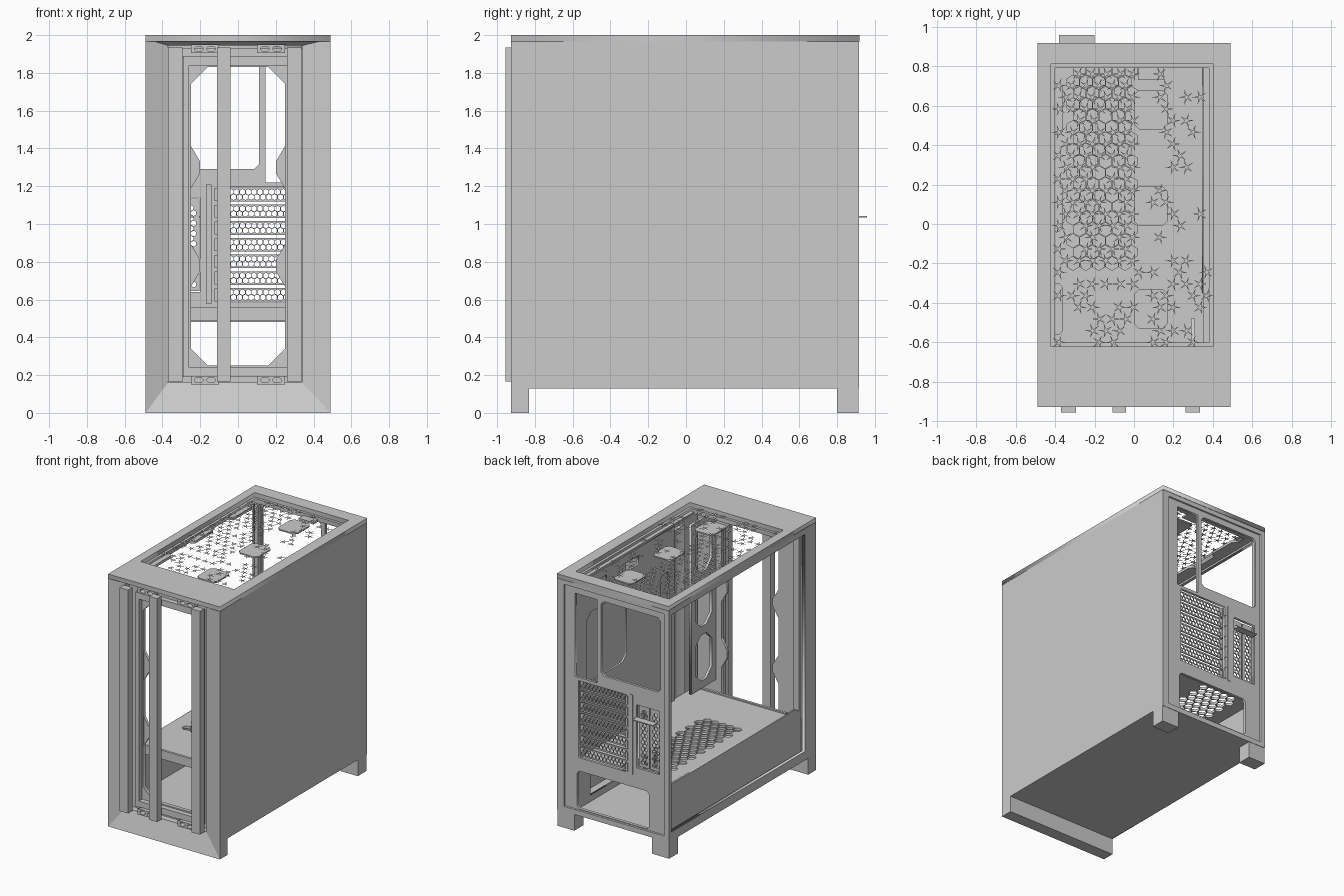
import bpy, bmesh, math, random
from mathutils import Vector

if "Cube" in bpy.data.objects:
    bpy.data.objects.remove(bpy.data.objects["Cube"])

random.seed(4)


def add_mesh(name, verts, faces, fix=True):
    bm = bmesh.new()
    vs = [bm.verts.new(v) for v in verts]
    for f in faces:
        bm.faces.new([vs[i] for i in f])
    if fix:
        bmesh.ops.recalc_face_normals(bm, faces=bm.faces)
    me = bpy.data.meshes.new(name)
    bm.to_mesh(me)
    bm.free()
    ob = bpy.data.objects.new(name, me)
    bpy.context.collection.objects.link(ob)
    return ob


def box(name, x0, x1, y0, y1, z0, z1):
    v = [(x, y, z) for x in (x0, x1) for y in (y0, y1) for z in (z0, z1)]
    f = [(0, 1, 3, 2), (4, 6, 7, 5), (0, 4, 5, 1), (2, 3, 7, 6), (0, 2, 6, 4), (1, 5, 7, 3)]
    return add_mesh(name, v, f)


def rect(u0, u1, v0, v1, c=0.0):
    """Rectangle outline, with optional chamfered corners."""
    if not c:
        return [(u0, v0), (u1, v0), (u1, v1), (u0, v1)]
    return [(u0 + c, v0), (u1 - c, v0), (u1, v0 + c), (u1, v1 - c),
            (u1 - c, v1), (u0 + c, v1), (u0, v1 - c), (u0, v0 + c)]


def hexagon(u, v, r):
    return [(u + r * math.sin(k * math.pi / 3), v + r * math.cos(k * math.pi / 3))
            for k in range(6)]


def hex_grid(u0, u1, v0, v1, pitch):
    row, v = 0, v0
    while v <= v1 + 1e-6:
        u = u0 + (pitch / 2 if row % 2 else 0)
        while u <= u1 + 1e-6:
            yield u, v
            u += pitch
        v += pitch * 0.87
        row += 1


def plate(name, plane, d0, d1, outer, holes=()):
    """Flat sheet with holes, lying in plane XY, XZ or YZ between depths d0 and d1."""
    cu = bpy.data.curves.new(name + "_outline", 'CURVE')
    cu.dimensions, cu.fill_mode, cu.extrude = '2D', 'BOTH', (d1 - d0) / 2
    for loop in [outer, *holes]:
        sp = cu.splines.new('POLY')
        sp.points.add(len(loop) - 1)
        for p, (u, v) in zip(sp.points, loop):
            p.co = (u, v, 0, 1)
        sp.use_cyclic_u = True
    tmp = bpy.data.objects.new(name + "_tmp", cu)
    bpy.context.collection.objects.link(tmp)
    dg = bpy.context.evaluated_depsgraph_get()
    me = bpy.data.meshes.new_from_object(tmp.evaluated_get(dg))
    bpy.data.objects.remove(tmp)
    mid = (d0 + d1) / 2
    for vt in me.vertices:
        u, v, w = vt.co
        w += mid
        vt.co = {'XY': (u, v, w), 'XZ': (u, w, v), 'YZ': (w, u, v)}[plane]
    bm = bmesh.new()
    bm.from_mesh(me)
    bmesh.ops.remove_doubles(bm, verts=bm.verts, dist=1e-5)
    bmesh.ops.recalc_face_normals(bm, faces=bm.faces)
    bm.to_mesh(me)
    bm.free()
    me.name = name
    ob = bpy.data.objects.new(name, me)
    bpy.context.collection.objects.link(ob)
    return ob


def frame_loft(name, rings):
    """Closed frame from rectangles (x0, x1, z0, z1, y) joined ring to ring."""
    verts = [(x, r[4], z) for r in rings for x, z in rect(*r[:4])]
    n = len(rings)
    faces = [(4 * i + k, 4 * i + (k + 1) % 4, 4 * ((i + 1) % n) + (k + 1) % 4, 4 * ((i + 1) % n) + k)
             for i in range(n) for k in range(4)]
    return add_mesh(name, verts, faces)


# Outer shell
box("right_side_panel", 0.475, 0.49, -0.925, 0.912, 0.13, 1.965)
plate("left_side_frame", 'YZ', -0.49, -0.465, rect(-0.85, 0.912, 0.13, 1.97),
      [rect(-0.79, 0.88, 0.2, 1.92)])
box("bottom_plate", -0.485, 0.485, -0.85, 0.91, 0.13, 0.15)
plate("top_frame", 'XY', 1.965, 2.0, rect(-0.49, 0.49, -0.927, 0.918),
      [rect(-0.42, 0.40, -0.62, 0.81)])
plate("top_frame_lip", 'XY', 1.93, 1.965, rect(-0.46, 0.46, -0.85, 0.9),
      [rect(-0.40, 0.38, -0.60, 0.79)])

# Front bezel sloping in to the opening, reaching the ground as the front foot
frame_loft("front_bezel", [(-0.49, 0.49, 0, 1.98, -0.83), (-0.49, 0.49, 0, 1.98, -0.927),
                           (-0.37, 0.34, 0.16, 1.945, -0.88), (-0.37, 0.34, 0.16, 1.945, -0.83)])
for i, (a, b) in enumerate([(-0.37, -0.295), (-0.11, -0.04), (0.26, 0.335)]):
    box(f"front_bar_{i}", a, b, -0.955, -0.90, 0.165, 1.935)
for z in (0.15, 1.905):
    for x in (-0.25, 0.10):
        plate("front_clip", 'XZ', -0.90, -0.86, rect(x, x + 0.15, z, z + 0.045),
              [rect(x + 0.02, x + 0.065, z + 0.01, z + 0.035, 0.008),
               rect(x + 0.085, x + 0.13, z + 0.01, z + 0.035, 0.008)])

# Inner front fan frame
plate("front_fan_frame", 'XZ', -0.83, -0.80, rect(-0.46, 0.46, 0.15, 1.96),
      [rect(-0.25, 0.25, 0.25, 1.83, 0.09)])
frame_loft("front_filter_rim", [(-0.29, 0.29, 0.19, 1.89, -0.83), (-0.29, 0.29, 0.19, 1.89, -0.87),
                                (-0.26, 0.26, 0.24, 1.84, -0.87), (-0.26, 0.26, 0.24, 1.84, -0.83)])
for z in (0.78, 1.3):
    for s in (-1, 1):
        plate("fan_divider", 'XZ', -0.82, -0.80,
              [(s * 0.26, z - 0.13), (s * 0.20, z - 0.03), (s * 0.20, z + 0.03), (s * 0.26, z + 0.13)])

# Rear wall with fan, port, slot and power supply openings
plate("rear_wall", 'XZ', 0.885, 0.905, rect(-0.475, 0.475, 0.13, 1.97),
      [rect(-0.41, 0.11, 1.29, 1.88, 0.025), rect(0.145, 0.34, 1.22, 1.88),
       rect(-0.11, 0.31, 0.585, 1.195), rect(-0.40, -0.20, 0.64, 1.14),
       rect(-0.31, 0.32, 0.18, 0.48, 0.02)])
frame_loft("rear_rim", [(-0.485, 0.485, 0.13, 1.97, 0.88), (-0.49, 0.49, 0.13, 1.97, 0.915),
                        (-0.45, 0.43, 0.17, 1.93, 0.915), (-0.44, 0.42, 0.18, 1.92, 0.88)])

# Perforated expansion slot covers, horizontal and upright
for i in range(7):
    z = 0.625 + i * 0.0885
    holes = [hexagon(u, v, 0.0155) for u, v in hex_grid(-0.085, 0.289, z - 0.0135, z + 0.0145, 0.031)]
    plate(f"slot_cover_{i}", 'XZ', 0.87, 0.88, rect(-0.11, 0.31, z - 0.036, z + 0.036), holes)
    box(f"slot_tab_{i}", -0.125, -0.11, 0.85, 0.912, z - 0.034, z + 0.034)
for i, x in enumerate((-0.35, -0.25)):
    holes = [hexagon(u, v, 0.0155) for u, v in hex_grid(x - 0.0155, x + 0.016, 0.68, 1.11, 0.031)]
    plate(f"upright_slot_cover_{i}", 'XZ', 0.87, 0.88, rect(x - 0.045, x + 0.045, 0.645, 1.135), holes)
box("slot_screw_cover", -0.38, -0.20, 0.90, 0.957, 1.035, 1.042)
box("slot_divider", -0.17, -0.14, 0.86, 0.91, 0.58, 1.21)

# Rear feet
for s in (-1, 1):
    a, b = sorted((s * 0.49, s * 0.34))
    box("rear_foot", a, b, 0.80, 0.912, 0.0, 0.135)

# Power supply shroud with vent area and side wall
plate("shroud_top", 'XY', 0.53, 0.55, rect(-0.45, 0.36, -0.62, 0.885),
      [hexagon(u, v, 0.035) for u, v in hex_grid(-0.31, 0.0, -0.2, 0.78, 0.066)])
plate("shroud_side", 'YZ', -0.455, -0.44,
      [(-0.79, 0.15), (0.885, 0.15), (0.885, 0.55), (-0.72, 0.55), (-0.79, 0.50)])
box("shroud_front_lip", -0.45, 0.36, -0.63, -0.61, 0.49, 0.56)

# Mainboard tray with cable openings, plus cable cover and inner posts
plate("mainboard_tray", 'YZ', 0.345, 0.36, rect(-0.35, 0.885, 0.15, 1.93),
      [rect(-0.28, -0.18, 0.7, 1.05, 0.02), rect(-0.28, -0.18, 1.25, 1.6, 0.02),
       rect(0.25, 0.75, 1.1, 1.65, 0.05), rect(0.1, 0.3, 1.8, 1.87), rect(0.5, 0.7, 1.8, 1.87),
       rect(-0.2, 0.7, 0.2, 0.48)])
plate("cable_cover", 'XY', 0.55, 1.88, [(0.36, 0.2), (0.39, 0.2), (0.39, -0.5), (0.36, -0.5)])
plate("side_fan_post", 'YZ', 0.29, 0.31, rect(-0.79, -0.48, 0.56, 1.9),
      [rect(-0.74, -0.53, z, z + 0.36, 0.07) for z in (0.62, 1.05, 1.48)])
box("left_front_post", -0.45, -0.40, -0.80, -0.77, 0.15, 1.95)
box("left_rear_post", -0.45, -0.42, 0.85, 0.89, 0.55, 1.95)

# Top fan bracket pads and rails
for y in (0.58, 0.09, -0.43):
    plate("top_bracket_pad", 'XY', 1.945, 1.955, rect(0.0, 0.17, y - 0.10, y + 0.10, 0.025))
    plate("top_bracket_clip", 'XY', 1.93, 1.95, rect(-0.42, -0.36, y - 0.13, y + 0.13, 0.02))
box("top_rear_rail", 0.02, 0.15, 0.73, 0.80, 1.93, 1.945)
box("top_right_rail", 0.35, 0.385, -0.6, 0.8, 1.93, 1.945)

# Sparse star-shaped mesh over the top opening
verts, faces = [], []
for u, v in hex_grid(-0.38, 0.38, -0.60, 0.79, 0.068):
    if random.random() > (0.9 if u < 0.02 and v > -0.22 else 0.45):
        continue
    turn = random.choice((0, math.pi))
    for k in range(5):
        a = turn + k * math.tau / 5
        d, s = Vector((math.cos(a), math.sin(a), 0)), Vector((-math.sin(a), math.cos(a), 0))
        c = Vector((u, v, 1.975))
        n = len(verts)
        verts += [c + s * 0.006, c - s * 0.006, c + d * 0.04]
        faces.append((n, n + 1, n + 2))
add_mesh("top_dust_mesh", verts, faces, fix=False)
